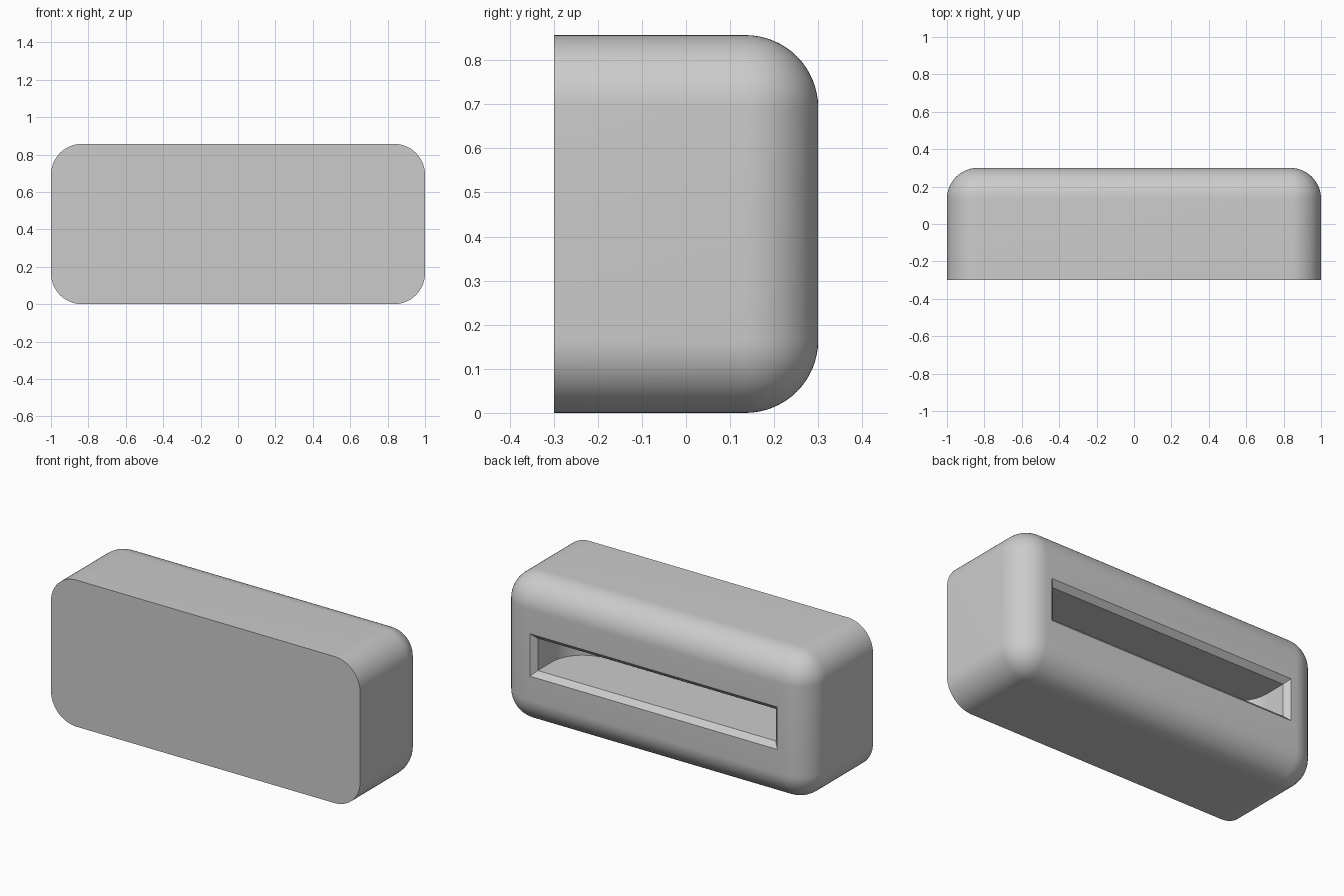
import bpy, bmesh, math

if "Cube" in bpy.data.objects:
    bpy.data.objects.remove(bpy.data.objects["Cube"])

W, D, H = 1.0, 0.3, 0.857      # half width, half depth, height
R = 0.165                      # outer rounding
SX, SZ, C = 0.80, 0.124, 0.03  # slot half width, half height, chamfer
PR, PY = 0.20, -0.06           # pocket corner radius, pocket end
ZC = H / 2


def make_object(name, bm):
    bmesh.ops.recalc_face_normals(bm, faces=bm.faces)
    mesh = bpy.data.meshes.new(name)
    bm.to_mesh(mesh)
    bm.free()
    obj = bpy.data.objects.new(name, mesh)
    bpy.context.collection.objects.link(obj)
    return obj


def loft(name, lower, upper):
    """Solid between two matching rings of points."""
    bm = bmesh.new()
    a = [bm.verts.new(p) for p in lower]
    b = [bm.verts.new(p) for p in upper]
    n = len(a)
    bm.faces.new(a)
    bm.faces.new(b)
    for i in range(n):
        bm.faces.new((a[i], a[(i + 1) % n], b[(i + 1) % n], b[i]))
    return make_object(name, bm)


# Body: a block rounded everywhere except around its flat front
bm = bmesh.new()
bmesh.ops.create_cube(bm, size=1)
for v in bm.verts:
    v.co = (v.co.x * 2 * W, v.co.y * 2 * D, v.co.z * H + ZC)
edges = [e for e in bm.edges if max(v.co.y for v in e.verts) > 0]
bmesh.ops.bevel(bm, geom=edges, offset=R, segments=16, profile=0.5, affect='EDGES')
body = make_object("body", bm)

grey = bpy.data.materials.new("plain grey")
grey.diffuse_color = (0.6, 0.6, 0.6, 1)
grey.use_nodes = True
grey.node_tree.nodes["Principled BSDF"].inputs["Base Color"].default_value = grey.diffuse_color
body.data.materials.append(grey)

# Pocket cutter: a flat prism with rounded far corners
ix, iz = SX - C, SZ - C
half = [(ix, D + 0.1)]
for i in range(17):
    t = math.pi / 2 * i / 16
    half.append((ix - PR + PR * math.cos(t), PY + PR - PR * math.sin(t)))
plan = half + [(-x, y) for x, y in reversed(half)]
pocket = loft("pocket_cutter", [(x, y, ZC - iz) for x, y in plan],
              [(x, y, ZC + iz) for x, y in plan])


# Chamfer cutter: flares the slot opening at the back
def ring(y, grow):
    return [(sx * (ix + grow), y, ZC + sz * (iz + grow))
            for sx, sz in ((-1, -1), (1, -1), (1, 1), (-1, 1))]


chamfer = loft("chamfer_cutter", ring(D - C - 0.005, -0.005), ring(D + 0.01, C + 0.01))

# Cut the slot, then smooth the rounded faces
bpy.context.view_layer.objects.active = body
for cutter in (pocket, chamfer):
    mod = body.modifiers.new("cut", 'BOOLEAN')
    mod.operation = 'DIFFERENCE'
    mod.solver = 'EXACT'
    mod.object = cutter
    bpy.ops.object.modifier_apply(modifier=mod.name)
    bpy.data.objects.remove(cutter)

bpy.ops.object.select_all(action='DESELECT')
body.select_set(True)
bpy.ops.object.shade_smooth_by_angle(angle=math.radians(30))
